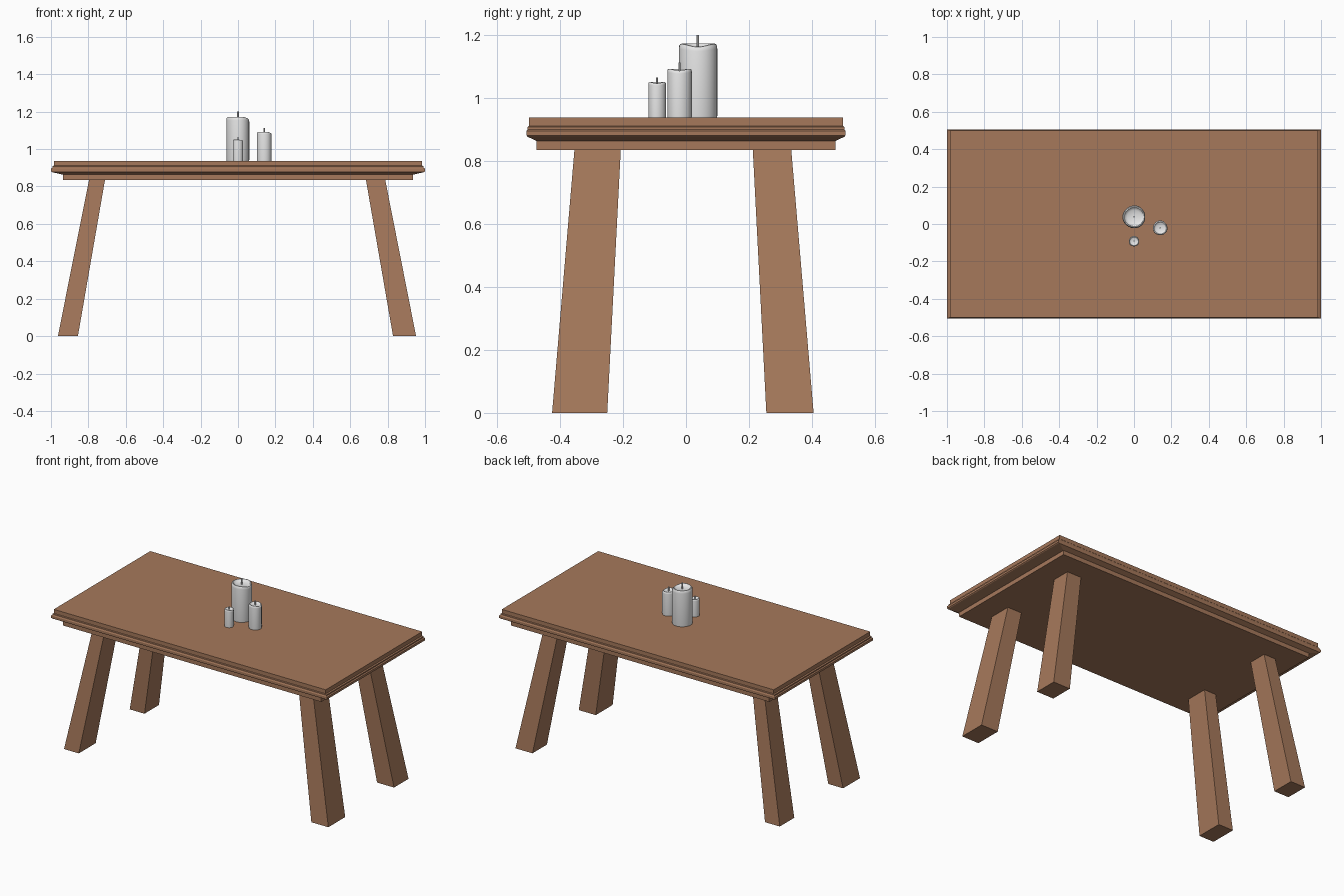
import bpy, bmesh, math

cube = bpy.data.objects.get("Cube")
if cube:
    bpy.data.objects.remove(cube, do_unlink=True)


def make_material(name, rgb):
    mat = bpy.data.materials.new(name)
    mat.use_nodes = True
    mat.diffuse_color = (*rgb, 1)
    mat.node_tree.nodes["Principled BSDF"].inputs["Base Color"].default_value = (*rgb, 1)
    return mat


wood = make_material("brown wood", (0.38, 0.19, 0.105))
wax = make_material("pale grey wax", (0.8, 0.8, 0.8))


def loft(name, rings, mat, smooth=False):
    """Skin a stack of equal-length vertex rings and cap both ends."""
    bm = bmesh.new()
    loops = [[bm.verts.new(p) for p in ring] for ring in rings]
    n = len(loops[0])
    for low, high in zip(loops, loops[1:]):
        for i in range(n):
            j = (i + 1) % n
            bm.faces.new((low[i], low[j], high[j], high[i]))
    bm.faces.new(loops[0][::-1])
    bm.faces.new(loops[-1])
    bmesh.ops.recalc_face_normals(bm, faces=bm.faces)
    mesh = bpy.data.meshes.new(name)
    bm.to_mesh(mesh)
    bm.free()
    mesh.materials.append(mat)
    obj = bpy.data.objects.new(name, mesh)
    bpy.context.collection.objects.link(obj)
    if smooth:
        bpy.ops.object.select_all(action='DESELECT')
        obj.select_set(True)
        bpy.context.view_layer.objects.active = obj
        bpy.ops.object.shade_smooth_by_angle(angle=math.radians(40))
    return obj


def rect(x0, x1, y0, y1, z):
    return [(x0, y0, z), (x1, y0, z), (x1, y1, z), (x0, y1, z)]


# Table top with moulded edge: half width, half depth, height
edge = [(0.935, 0.474, 0.835), (0.935, 0.474, 0.863), (0.995, 0.504, 0.877),
        (1.0, 0.506, 0.881), (1.0, 0.506, 0.895), (0.993, 0.503, 0.9),
        (0.993, 0.503, 0.907), (0.985, 0.499, 0.911), (0.985, 0.499, 0.937)]
loft("table_top", [rect(-x, x, -y, y, z) for x, y, z in edge], wood)

# Splayed tapered legs: foot range and top range along each axis
across = {"right": ((-0.963, -0.856), (-0.796, -0.711)),
          "left": ((0.829, 0.952), (0.684, 0.787))}
along = {"front": ((-0.425, -0.25), (-0.354, -0.207)),
         "back": ((0.255, 0.405), (0.212, 0.334))}
for side, (foot_x, top_x) in across.items():
    for end, (foot_y, top_y) in along.items():
        loft(f"{end}_{side}_leg",
             [rect(*foot_x, *foot_y, 0), rect(*top_x, *top_y, 0.836)], wood)


def candle(name, x, y, r, top, tip):
    """Pillar candle with a rounded, slightly melted rim and a sunken pool."""
    base, n = 0.937, 28
    profile = [(0.98, base, 0), (1, base + 0.006, 0), (1, top - r * 0.3, 0.6),
               (0.98, top - r * 0.1, 1), (0.92, top - 0.001, 1), (0.84, top, 1),
               (0.76, top - r * 0.1, 0.6), (0.6, top - r * 0.2, 0.1),
               (0.1, top - r * 0.22, 0)]
    rings = []
    for k, z, melt in profile:
        ring = []
        for i in range(n):
            a = math.tau * i / n
            dip = r * 0.16 * melt * max(0, math.cos(a)) ** 4
            wobble = 1 + 0.015 * math.sin(3 * a + top * 9)
            ring.append((x + r * k * wobble * math.cos(a),
                         y + r * k * wobble * math.sin(a), z - dip))
        rings.append(ring)
    loft(name, rings, wax, True)
    # Wick
    w = 0.0025 + r * 0.025
    loft(name + "_wick", [[(x + w * math.cos(math.tau * i / 8),
                            y + w * math.sin(math.tau * i / 8), z) for i in range(8)]
                          for z in (top - r * 0.3, tip)], wax, True)


candle("large_candle", 0, 0.038, 0.061, 1.172, 1.2)
candle("medium_candle", 0.14, -0.021, 0.039, 1.092, 1.112)
candle("small_candle", 0, -0.092, 0.028, 1.05, 1.064)
